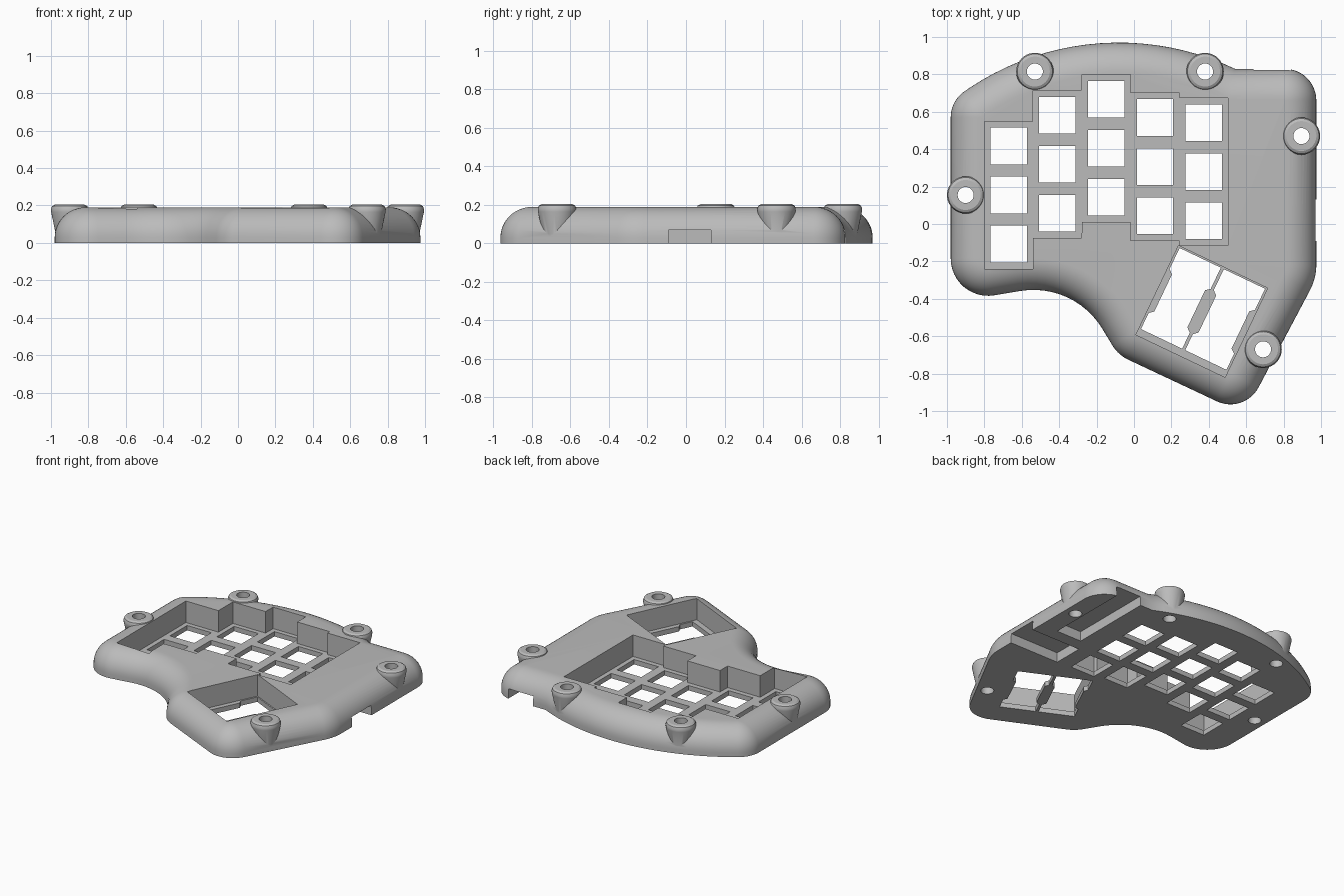
import bpy, bmesh, math
from mathutils import Vector, Matrix

if "Cube" in bpy.data.objects:
    bpy.data.objects.remove(bpy.data.objects["Cube"])

grey = bpy.data.materials.new("light grey plastic")
grey.use_nodes = True
grey.diffuse_color = (0.5, 0.5, 0.5, 1)
grey.node_tree.nodes["Principled BSDF"].inputs["Base Color"].default_value = (0.5, 0.5, 0.5, 1)

HEIGHT, FLOOR = 0.19, 0.035


def loft(name, rings):
    """Closed solid through a list of rings of 3D points."""
    bm = bmesh.new()
    loops = [[bm.verts.new(p) for p in ring] for ring in rings]
    n = len(loops[0])
    for a, b in zip(loops, loops[1:]):
        for i in range(n):
            j = (i + 1) % n
            bm.faces.new((a[i], a[j], b[j], b[i]))
    bm.faces.new(loops[0][::-1])
    bm.faces.new(loops[-1])
    bmesh.ops.recalc_face_normals(bm, faces=bm.faces)
    mesh = bpy.data.meshes.new(name)
    bm.to_mesh(mesh)
    bm.free()
    mesh.materials.append(grey)
    obj = bpy.data.objects.new(name, mesh)
    bpy.context.collection.objects.link(obj)
    return obj


def prism(name, pts, z0, z1):
    return loft(name, [[(p[0], p[1], z) for p in pts] for z in (z0, z1)])


def box(name, x0, x1, y0, y1, z0, z1):
    return prism(name, [(x0, y0), (x1, y0), (x1, y1), (x0, y1)], z0, z1)


def lathe(name, x, y, profile, sides=40):
    turn = [math.tau * i / sides for i in range(sides)]
    return loft(name, [[(x + r * math.cos(a), y + r * math.sin(a), z) for a in turn]
                       for r, z in profile])


def combine(target, tool, operation):
    mod = target.modifiers.new("combine", 'BOOLEAN')
    mod.operation, mod.object, mod.solver = operation, tool, 'EXACT'
    bpy.context.view_layer.objects.active = target
    bpy.ops.object.modifier_apply(modifier=mod.name)
    bpy.data.objects.remove(tool)


def rounded(corners, steps=12):
    """Replace each (x, y, radius) corner by a tangent arc."""
    out = []
    for i, (x, y, r) in enumerate(corners):
        p = Vector((x, y))
        if r == 0:
            out.append(p)
            continue
        a = (Vector(corners[i - 1][:2]) - p).normalized()
        b = (Vector(corners[(i + 1) % len(corners)][:2]) - p).normalized()
        half = a.angle(b) / 2
        centre = p + (a + b).normalized() * r / math.sin(half)
        start = p + a * r / math.tan(half) - centre
        end = p + b * r / math.tan(half) - centre
        sweep = (math.pi - 2 * half) * (1 if start.cross(end) > 0 else -1)
        out += [centre + Matrix.Rotation(sweep * k / steps, 2) @ start
                for k in range(steps + 1)]
    return out


def inset(pts, d):
    out = []
    for i, p in enumerate(pts):
        a = (p - pts[i - 1]).normalized()
        b = (pts[(i + 1) % len(pts)] - p).normalized()
        t = (a + b).normalized()
        out.append(p + Vector((-t.y, t.x)) * d / max(t.dot(a), 0.5))
    return out


# Case shell: domed back edge, hollow palm edge, angled thumb corner
corners = [(-0.98, -0.42, 0.2), (-0.32, -0.31, 0.43), (-0.085, -0.70, 0.2),
           (0.59, -1.017, 0.17), (0.975, -0.29, 0.3), (0.975, 0.83, 0.17)]
for k in range(21):
    a = math.radians(-25.5 + 59 * k / 20)
    corners.append((-0.08 - 1.44 * math.sin(a), -0.47 + 1.44 * math.cos(a), 0))
corners.append((-0.98, 0.66, 0.17))
outline = rounded(corners)

rings = [[(p.x, p.y, 0) for p in outline]]
for k in range(13):
    a = math.pi / 2 * k / 12
    d, z = 0.165 * (1 - math.cos(a)), 0.03 + (HEIGHT - 0.03) * math.sin(a)
    rings.append([(p.x, p.y, z) for p in inset(outline, d)])
case = loft("keyboard_case", rings)

# Flared screw posts around the rim
posts = [(-0.53, 0.815), (0.38, 0.815), (0.895, 0.47), (-0.90, 0.155), (0.69, -0.67)]
for x, y in posts:
    post = lathe("screw_post", x, y, [(0.07, 0), (0.075, 0.05), (0.099, 0.165),
                                      (0.1, 0.18), (0.094, 0.196), (0.08, 0.204)])
    combine(case, post, 'UNION')

# Stepped key well: one column per finger, (centre x, middle key y)
columns = [(-0.67, 0.155), (-0.41, 0.32), (-0.148, 0.405), (0.112, 0.307), (0.373, 0.28)]
upper, lower = [], []
for x, y in columns:
    left, right = x - 0.13, x + 0.13
    upper += [(left, y + 0.393), (right, y + 0.393)]
    lower += [(left, y - 0.395), (right, y - 0.395)]
combine(case, prism("key_well", lower + upper[::-1], FLOOR, 0.4), 'DIFFERENCE')

# Switch holes in the well floor
for x, y in columns:
    for row in (-1, 0, 1):
        cy = y + row * 0.262
        combine(case, box("switch_hole", x - 0.097, x + 0.097, cy - 0.098, cy + 0.098,
                          -0.1, 0.1), 'DIFFERENCE')


# Thumb well, turned to follow the angled corner
def thumb(points):
    turn = Matrix.Rotation(math.radians(-25.5), 2)
    return [Vector((0.3625, -0.4675)) + turn @ Vector(p) for p in points]


h = 0.264
combine(case, prism("thumb_well", thumb([(-h, -h), (h, -h), (h, h), (-h, h)]), FLOOR, 0.4),
        'DIFFERENCE')

# Two thumb openings, narrowed in the middle by clip tabs
side = [(0.122, -0.225), (0.122, -0.13), (0.098, -0.11),
        (0.098, 0.11), (0.122, 0.13), (0.122, 0.255)]
for cx in (-0.131, 0.131):
    pts = [(cx + u, v) for u, v in side] + [(cx - u, v) for u, v in side[::-1]]
    combine(case, prism("thumb_opening", thumb(pts), -0.1, 0.1), 'DIFFERENCE')

# Electronics channels on the underside, open at the back and the side
combine(case, box("back_channel", 0.64, 0.84, 0.22, 1.1, -0.1, 0.07), 'DIFFERENCE')
combine(case, box("side_channel", 0.58, 1.1, -0.09, 0.13, -0.1, 0.07), 'DIFFERENCE')

# Screw holes
for x, y in posts:
    combine(case, lathe("screw_hole", x, y, [(0.043, -0.1), (0.043, 0.4)], 28), 'DIFFERENCE')

bpy.ops.object.select_all(action='DESELECT')
case.select_set(True)
bpy.context.view_layer.objects.active = case
bpy.ops.object.shade_smooth_by_angle(angle=math.radians(28))
